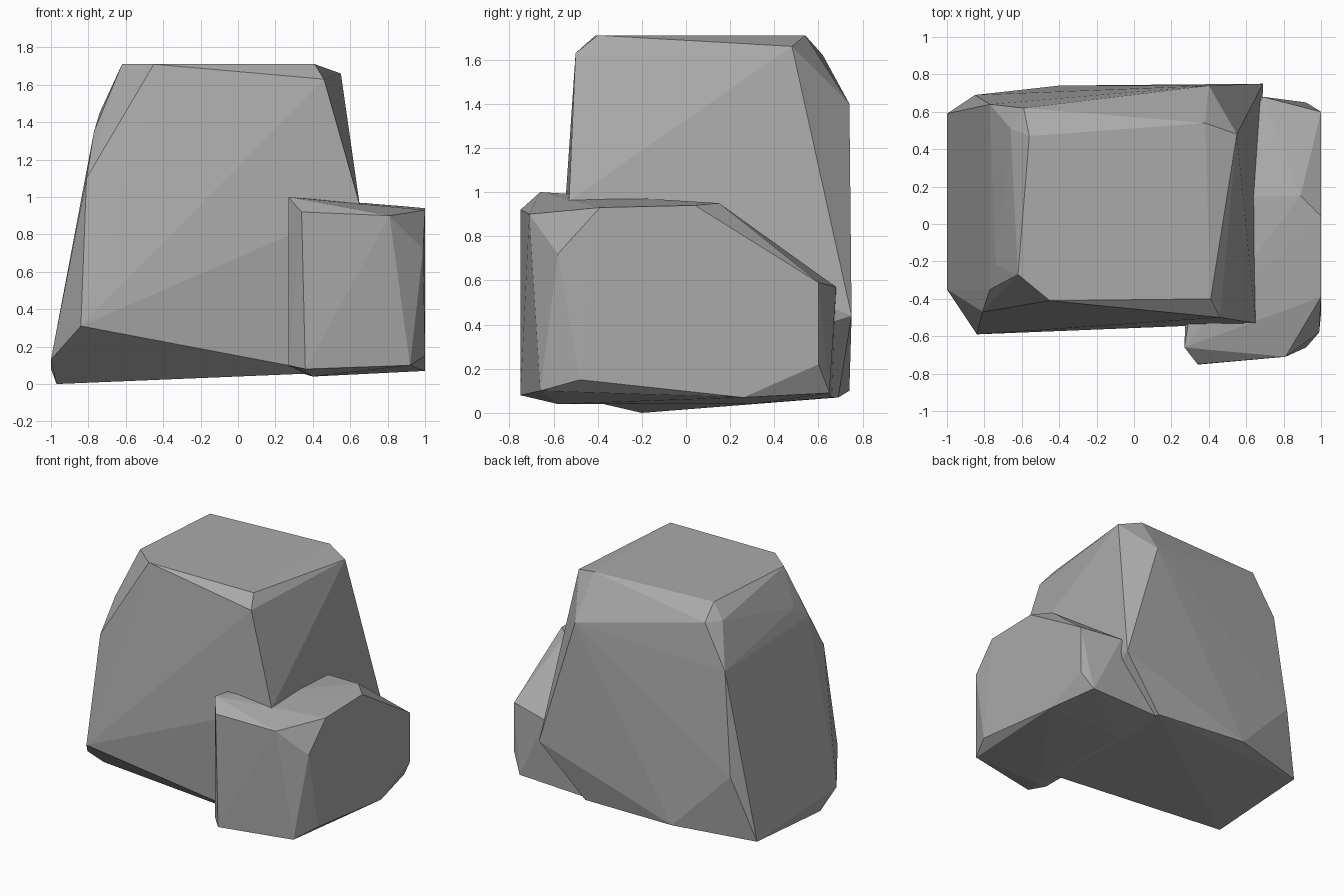
import bpy
import bmesh

# Remove the default cube
default_cube = bpy.data.objects.get("Cube")
if default_cube:
    bpy.data.objects.remove(default_cube, do_unlink=True)


def make_material(name, colour):
    material = bpy.data.materials.new(name)
    material.use_nodes = True
    material.diffuse_color = colour
    shader = material.node_tree.nodes["Principled BSDF"]
    shader.inputs["Base Color"].default_value = colour
    shader.inputs["Roughness"].default_value = 0.9
    return material


def chiselled_rock(name, material, *corner_rings):
    """Wrap a flat-faceted convex skin around rings of chisel corners."""
    bm = bmesh.new()
    for ring in corner_rings:
        for corner in ring:
            bm.verts.new(corner)
    hull = bmesh.ops.convex_hull(bm, input=bm.verts)
    buried = [item for item in hull["geom_interior"]
              if isinstance(item, bmesh.types.BMVert)]
    bmesh.ops.delete(bm, geom=buried, context="VERTS")
    bmesh.ops.recalc_face_normals(bm, faces=bm.faces)
    mesh = bpy.data.meshes.new(name)
    bm.to_mesh(mesh)
    bm.free()
    mesh.materials.append(material)
    rock = bpy.data.objects.new(name, mesh)
    bpy.context.collection.objects.link(rock)
    return rock


stone_grey = make_material("stone_grey", (0.4, 0.4, 0.4, 1))

# Tall boulder: flat crown, bevelled shoulder, waist, wide foot
crown = [(-.62, -.27, 1.71), (-.45, -.41, 1.71), (.41, -.4, 1.71),
         (.38, .54, 1.71), (-.56, .47, 1.71)]
shoulder = [(.46, -.5, 1.63), (.55, .48, 1.66), (-.59, .62, 1.62),
            (-.66, .51, 1.61), (-.74, -.22, 1.45), (.4, .74, 1.4),
            (-.77, -.35, 1.35), (-.77, .64, 1.31)]
waist = [(-.81, -.47, 1.1), (.65, -.53, .96), (-.85, .69, .56),
         (.69, .75, .44), (-.84, -.59, .31)]
foot = [(-1, -.35, .13), (-1, .59, .08), (-.4, .74, .1),
        (-.97, -.2, 0), (.35, .69, .07), (.48, -.46, .06)]
chiselled_rock("tall_boulder", stone_grey, crown, shoulder, waist, foot)

# Low boulder leaning on its side: top ridge, sloping back, underside
ridge = [(.27, -.66, 1), (.34, -.75, .92), (.81, -.71, .9),
         (1, -.39, .93), (1, .04, .94), (.89, .15, .95), (.4, .15, .95)]
flank = [(.99, -.58, .72), (1, .6, .59), (.69, .68, .57), (1, .6, .22)]
underside = [(1, .26, .07), (1, -.48, .15), (.92, -.66, .1),
             (.36, -.75, .08), (.27, -.66, .1), (.4, -.58, .04),
             (.4, .3, .04), (.92, .65, .09), (.3, .66, .07)]
chiselled_rock("low_boulder", stone_grey, ridge, flank, underside)
